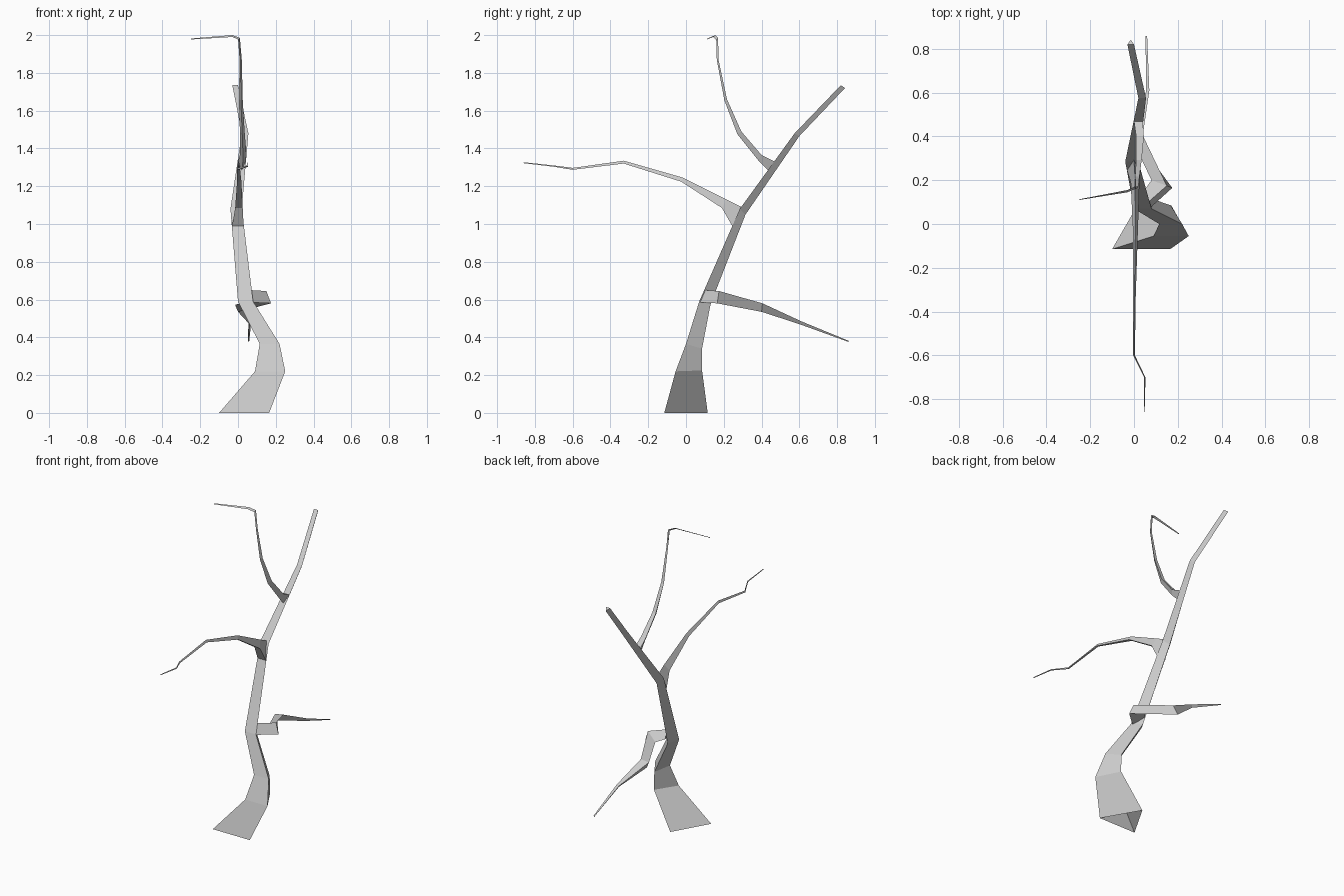
import bpy, bmesh

cube = bpy.data.objects.get("Cube")
if cube:
    bpy.data.objects.remove(cube, do_unlink=True)

# Single bark colour
bark = bpy.data.materials.new("pale_grey_bark")
bark.use_nodes = True
colour = (0.6, 0.6, 0.6, 1)
bark.diffuse_color = colour
bsdf = bark.node_tree.nodes["Principled BSDF"]
bsdf.inputs["Base Color"].default_value = colour
bsdf.inputs["Roughness"].default_value = 0.9


def triangle(left, right, pair_y, pair_z, single_y, single_z):
    """Cross-section: a left/right pair of corners and one centred corner."""
    return [(left, pair_y, pair_z), (right, pair_y, pair_z),
            ((left + right) / 2, single_y, single_z)]


def limb(name, rings):
    """Three-sided tapering tube, open where it starts and capped at its tip."""
    bm = bmesh.new()
    loops = [[bm.verts.new(p) for p in ring] for ring in rings]
    for low, high in zip(loops, loops[1:]):
        for i in range(3):
            j = (i + 1) % 3
            bm.faces.new((low[i], low[j], high[j], high[i]))
    bm.faces.new(loops[-1])
    # Close the start only while orienting the faces outwards
    start = bm.faces.new(loops[0][::-1])
    bmesh.ops.recalc_face_normals(bm, faces=bm.faces[:])
    bmesh.ops.delete(bm, geom=[start], context='FACES_ONLY')
    mesh = bpy.data.meshes.new(name)
    bm.to_mesh(mesh)
    bm.free()
    mesh.materials.append(bark)
    obj = bpy.data.objects.new(name, mesh)
    bpy.context.collection.objects.link(obj)
    return obj


# Trunk: flared foot, bend to the side, then leaning backwards
limb("trunk", [triangle(*r) for r in (
    (-.10, .165, -.115, 0, .115, 0),
    (.09, .25, -.055, .22, .085, .225),
    (.115, .22, 0, .365, .085, .34),
    (0, .08, .07, .59, .13, .575),
    (-.04, .02, .285, 1.08, .315, 1.05),
    (.02, .055, .575, 1.48, .60, 1.465),
    (-.03, 0, .82, 1.735, .842, 1.72))])

# Long branch reaching forwards
limb("front_branch", [triangle(*r) for r in (
    (-.032, .03, .247, .985, .295, 1.09),
    (-.015, .025, .19, 1.085, .215, 1.13),
    (-.005, .018, -.025, 1.224, -.015, 1.245),
    (-.004, .008, -.33, 1.32, -.33, 1.335),
    (-.004, .004, -.6, 1.287, -.6, 1.297),
    (.046, .052, -.7, 1.303, -.7, 1.31),
    (.047, .05, -.86, 1.322, -.86, 1.327))])

# Upright branch with a hooked tip
limb("upper_branch", [triangle(*r) for r in (
    (0, .04, .47, 1.33, .44, 1.28),
    (.01, .045, .40, 1.365, .38, 1.34),
    (.01, .035, .293, 1.49, .272, 1.475),
    (.005, .025, .217, 1.66, .203, 1.655),
    (.008, .02, .172, 1.87, .163, 1.87),
    (0, .01, .17, 1.985, .16, 1.975),
    (-.031, -.029, .155, 2.0, .145, 1.99),
    (-.25, -.248, .113, 1.982, .11, 1.977))])

# Low branch: out to the side, elbow, then drooping backwards
limb("lower_branch", [
    [(.065, .10, .65), (.07, .07, .585), (.045, .15, .61)],
    [(.15, .175, .645), (.175, .165, .58), (.08, .20, .60)],
    [(.04, .405, .58), (0, .40, .535), (-.015, .40, .572)],
    [(.07, .61, .485), (.06, .60, .47), (.055, .605, .48)],
    [(.06, .86, .382), (.055, .86, .376), (.053, .86, .38)]])
